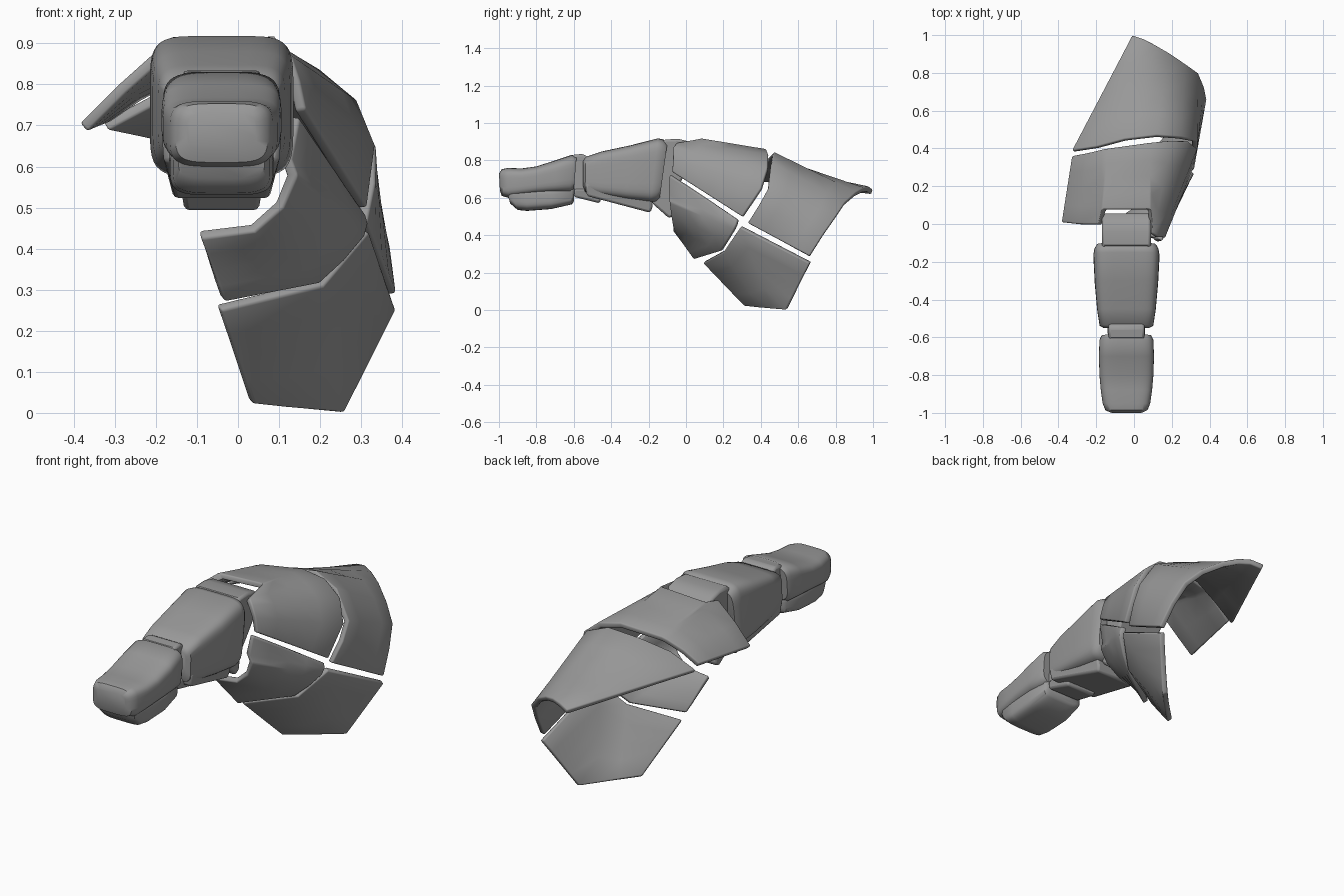
import bpy, bmesh, math
from mathutils import Vector

CX = -0.04                       # centre line of the finger
INSIDE = Vector((0, 0.4, 0.45))  # point inside the shell of plates

grey = bpy.data.materials.new("armour grey")
grey.diffuse_color = (0.32, 0.32, 0.32, 1)


def finish(name, bm, thickness=0, bevel=0.0, angle=35):
    me = bpy.data.meshes.new(name)
    bm.to_mesh(me)
    bm.free()
    ob = bpy.data.objects.new(name, me)
    bpy.context.collection.objects.link(ob)
    me.materials.append(grey)
    if thickness:
        s = ob.modifiers.new("thickness", 'SOLIDIFY')
        s.thickness, s.offset, s.use_even_offset = thickness, -1, True
    if bevel:
        b = ob.modifiers.new("bevel", 'BEVEL')
        b.width, b.segments, b.limit_method = bevel, 2, 'ANGLE'
        b.angle_limit = math.radians(40)
    bpy.ops.object.select_all(action='DESELECT')
    ob.select_set(True)
    bpy.context.view_layer.objects.active = ob
    bpy.ops.object.shade_smooth_by_angle(angle=math.radians(angle))
    return ob


def plate(name, edge_a, edge_b, rows=4):
    """Curved plate spanning two edge lines, thickened inwards."""
    bm = bmesh.new()
    grid = [[bm.verts.new(Vector(a).lerp(Vector(b), r / rows))
             for a, b in zip(edge_a, edge_b)] for r in range(rows + 1)]
    for lo, hi in zip(grid, grid[1:]):
        for i in range(len(lo) - 1):
            bm.faces.new((lo[i], lo[i + 1], hi[i + 1], hi[i]))
    bm.normal_update()
    side = sum(f.normal.dot(f.calc_center_median() - INSIDE) * f.calc_area()
               for f in bm.faces)
    if side < 0:
        bmesh.ops.reverse_faces(bm, faces=bm.faces[:])
    return finish(name, bm, 0.028, 0.007)


def shell(name, rings, power=5.0, n=40):
    """Rounded box skinned along y; ring = (y top, y bottom, half width, z low, z high)."""
    bm = bmesh.new()
    loops = []
    for yt, yb, hw, z0, z1 in rings:
        loop = []
        for i in range(n):
            t = math.tau * (i + 0.5) / n
            c, s = math.cos(t), math.sin(t)
            u = math.copysign(abs(c) ** (2 / power), c)
            v = math.copysign(abs(s) ** (2 / power), s) * 0.5 + 0.5
            loop.append(bm.verts.new((CX + hw * u, yb + (yt - yb) * v,
                                      z0 + (z1 - z0) * v)))
        loops.append(loop)
    for a, b in zip(loops, loops[1:]):
        for i in range(n):
            j = (i + 1) % n
            bm.faces.new((a[i], a[j], b[j], b[i]))
    bm.faces.new(loops[0])
    bm.faces.new(loops[-1])
    bmesh.ops.recalc_face_normals(bm, faces=bm.faces[:])
    return finish(name, bm, angle=45)


def block(name, profile, top_hw, low_hw, bevel=0.012):
    """Side profile (y, z) extruded across x, narrowing towards the bottom."""
    bm = bmesh.new()
    zs = [p[1] for p in profile]
    sides = []
    for sign in (-1, 1):
        side = []
        for y, z in profile:
            k = (z - min(zs)) / (max(zs) - min(zs))
            hw = low_hw + (top_hw - low_hw) * min(1, k * 1.6)
            side.append(bm.verts.new((CX + sign * hw, y, z)))
        sides.append(side)
        bm.faces.new(side)
    n = len(profile)
    for i in range(n):
        j = (i + 1) % n
        bm.faces.new((sides[0][i], sides[0][j], sides[1][j], sides[1][i]))
    bmesh.ops.recalc_face_normals(bm, faces=bm.faces[:])
    return finish(name, bm, bevel=bevel)


# Finger tip: upper cap and lower pad
shell("tip_cap", [
    (-1.0, -0.995, 0.085, 0.64, 0.73), (-0.985, -0.985, 0.112, 0.61, 0.753),
    (-0.95, -0.95, 0.126, 0.60, 0.76), (-0.88, -0.88, 0.136, 0.61, 0.757),
    (-0.80, -0.80, 0.143, 0.62, 0.768), (-0.70, -0.70, 0.146, 0.625, 0.80),
    (-0.61, -0.62, 0.143, 0.625, 0.83), (-0.585, -0.60, 0.132, 0.64, 0.82)], 4.2)
shell("tip_pad", [
    (-0.965, -0.94, 0.105, 0.57, 0.66), (-0.95, -0.90, 0.118, 0.535, 0.66),
    (-0.85, -0.85, 0.125, 0.53, 0.66), (-0.72, -0.72, 0.128, 0.54, 0.66),
    (-0.61, -0.61, 0.115, 0.565, 0.67), (-0.595, -0.60, 0.10, 0.58, 0.66)], 4)

# First joint and the small guard beneath it
block("tip_joint", [(-0.64, 0.79), (-0.60, 0.83), (-0.55, 0.835), (-0.50, 0.80),
                    (-0.50, 0.68), (-0.53, 0.62), (-0.62, 0.62)], 0.095, 0.095)
block("tip_joint_guard", [(-0.60, 0.65), (-0.52, 0.65), (-0.45, 0.62),
                          (-0.46, 0.57), (-0.60, 0.605)], 0.10, 0.085)

# Middle segment: main shell and underside
shell("middle_shell", [
    (-0.55, -0.55, 0.122, 0.66, 0.80), (-0.535, -0.54, 0.142, 0.63, 0.82),
    (-0.45, -0.46, 0.155, 0.61, 0.848), (-0.30, -0.32, 0.168, 0.59, 0.88),
    (-0.15, -0.19, 0.175, 0.575, 0.918), (-0.12, -0.16, 0.17, 0.58, 0.912),
    (-0.10, -0.14, 0.158, 0.60, 0.89)], 5.5)
block("middle_underside", [(-0.54, 0.68), (-0.18, 0.66), (-0.18, 0.55), (-0.19, 0.52),
                           (-0.53, 0.61)], 0.145, 0.115)

# Base joint linking the finger to the plates
block("base_joint", [(-0.16, 0.87), (-0.11, 0.912), (-0.04, 0.915), (0.02, 0.90),
                     (0.06, 0.86), (0.04, 0.80), (-0.02, 0.70), (-0.07, 0.60),
                     (-0.06, 0.51), (-0.09, 0.49), (-0.18, 0.57)], 0.13, 0.09)

# Upper front plate, notched around the base joint
plate("upper_front_plate",
      [(-0.385, 0.01, 0.705), (-0.29, 0.0, 0.80), (-0.19, 0.0, 0.89),
       (-0.17, 0.08, 0.905), (0.09, 0.08, 0.918), (0.10, -0.05, 0.895),
       (0.13, -0.07, 0.87), (0.15, -0.07, 0.81), (0.165, -0.075, 0.74)],
      [(-0.33, 0.36, 0.73), (-0.25, 0.375, 0.785), (-0.17, 0.395, 0.825),
       (-0.14, 0.40, 0.835), (0.08, 0.43, 0.86), (0.20, 0.44, 0.835),
       (0.29, 0.435, 0.76), (0.335, 0.40, 0.65), (0.315, 0.30, 0.50)])

# Upper back plate, sweeping to a point
plate("upper_back_plate",
      [(-0.33, 0.39, 0.71), (-0.20, 0.41, 0.78), (-0.05, 0.45, 0.825),
       (0.12, 0.47, 0.845), (0.25, 0.46, 0.79), (0.335, 0.44, 0.65),
       (0.335, 0.39, 0.56), (0.315, 0.33, 0.465)],
      [(-0.01, 1.0, 0.645), (0.05, 0.98, 0.66), (0.11, 0.95, 0.655),
       (0.18, 0.91, 0.63), (0.27, 0.85, 0.575), (0.34, 0.80, 0.50),
       (0.37, 0.73, 0.40), (0.385, 0.66, 0.29)])

# Lower front plate with a curved inner cut-out
plate("lower_front_plate",
      [(0.15, -0.09, 0.72), (0.13, -0.095, 0.62), (0.145, -0.09, 0.58),
       (0.11, -0.08, 0.50), (0.04, -0.07, 0.44), (-0.09, -0.07, 0.425)],
      [(0.31, 0.275, 0.485), (0.318, 0.268, 0.46), (0.31, 0.255, 0.43),
       (0.26, 0.22, 0.37), (0.20, 0.185, 0.315), (-0.03, 0.04, 0.27)])

# Lower back plate
plate("lower_back_plate",
      [(-0.04, 0.09, 0.25), (0.21, 0.20, 0.31), (0.32, 0.29, 0.44),
       (0.385, 0.66, 0.25)],
      [(0.04, 0.31, 0.02), (0.12, 0.39, 0.012), (0.19, 0.46, 0.006),
       (0.26, 0.53, 0.0)])
